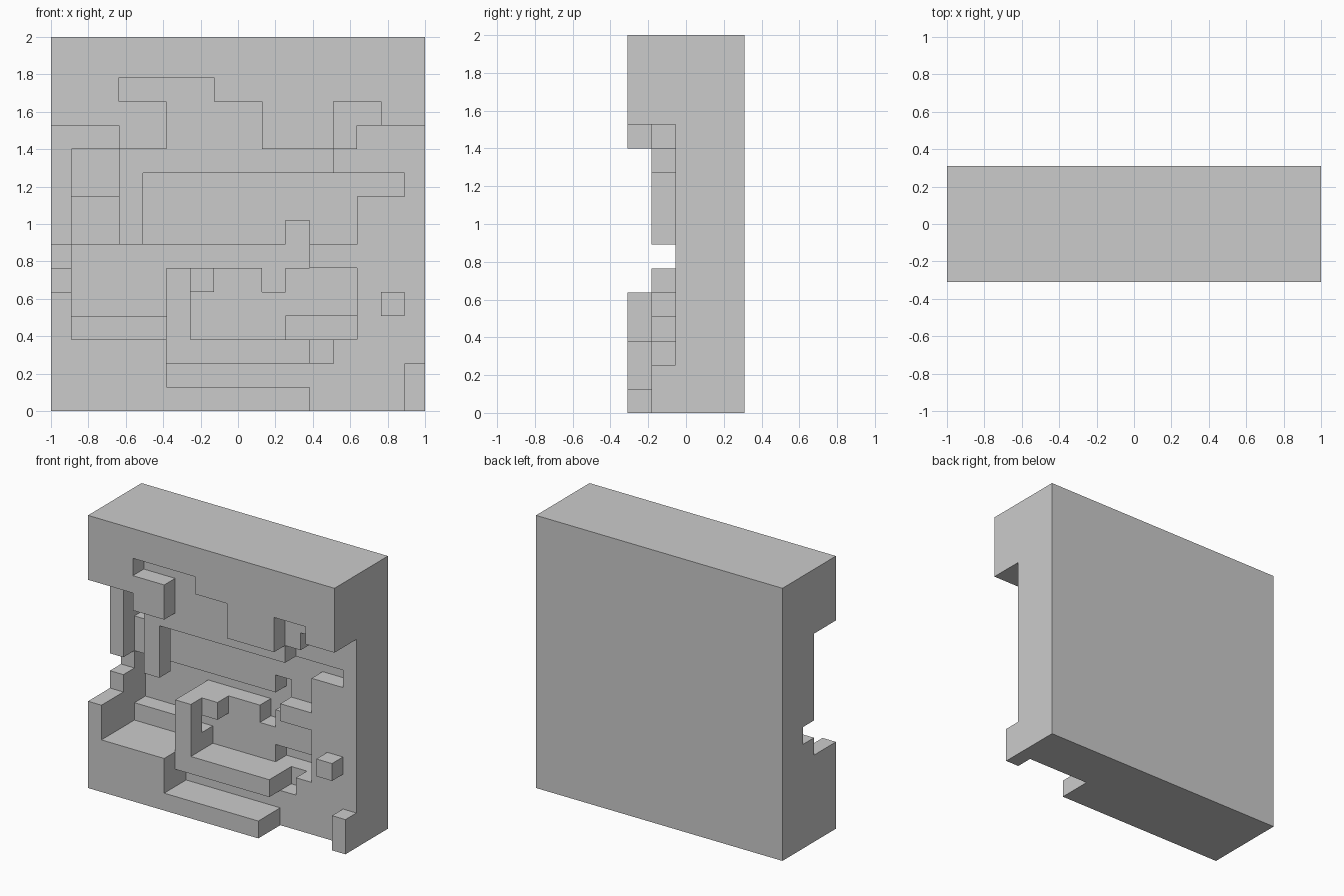
import bpy, bmesh

if "Cube" in bpy.data.objects:
    bpy.data.objects.remove(bpy.data.objects["Cube"])

# Grid lines: 0.127 unit steps with wider margins at the edges
S = 0.1273
X = [-1] + [-0.891 + S * i for i in range(15)] + [1]
Z = [S * k for k in range(15)] + [2]
Y = [-0.31, -0.183, -0.056, 0.072, 0.199, 0.31]
NX, NY, NZ = len(X) - 1, len(Y) - 1, len(Z) - 1
A, B, C, D, E = range(5)          # depth of the front surface, A is outermost

solid = set()


def relief(x0, x1, z0, z1, level, hollow=False):
    """Set the front depth of a rectangle; hollow leaves a gap behind its bar."""
    for i in range(x0, x1):
        for k in range(z0, z1):
            for j in range(NY):
                filled = j >= level and not (hollow and j == C)
                (solid.add if filled else solid.discard)((i, j, k))


# slab
relief(0, NX, 0, NZ, C)

for r in (
    # upper brow with its slots
    (0, 16, 12, 15, A), (3, 12, 11, 12, A),
    (3, 7, 13, 14, B), (5, 9, 11, 13, B),
    (12, 14, 12, 13, B), (12, 13, 11, 12, B), (3, 12, 10, 11, B),
    # middle recesses
    (1, 3, 7, 9, D), (1, 3, 9, 11, E),
    (4, 13, 7, 9, D), (4, 15, 9, 10, D), (10, 11, 7, 8, E),
    (0, 1, 6, 7, D), (1, 11, 6, 7, E),
    # lower left shelf and pocket
    (1, 5, 4, 6, E), (1, 5, 3, 4, D),
    (0, 5, 0, 3, A), (0, 1, 3, 5, A),
    # central frame
    (5, 13, 3, 6, D), (5, 6, 3, 6, B), (6, 7, 5, 6, C),
    (9, 10, 5, 6, E), (10, 13, 3, 4, E),
    (5, 11, 2, 3, B), (11, 12, 2, 3, D),
    # bottom step and small blocks
    (5, 11, 0, 1, A), (15, 16, 0, 2, B), (14, 15, 4, 5, B),
    # bars with a gap behind
    (3, 4, 7, 10, B, True), (5, 6, 4, 5, B, True),
):
    relief(*r)

# skin: one quad wherever a filled cell meets an empty one
bm = bmesh.new()
verts = {}


def vert(p):
    if p not in verts:
        verts[p] = bm.verts.new((X[p[0]], Y[p[1]], Z[p[2]]))
    return verts[p]


for cell in solid:
    for axis in range(3):
        u, v = (axis + 1) % 3, (axis + 2) % 3
        for side in (0, 1):
            near = list(cell)
            near[axis] += 2 * side - 1
            if tuple(near) in solid:
                continue
            loop = []
            for du, dv in ((0, 0), (1, 0), (1, 1), (0, 1)):
                p = list(cell)
                p[axis] += side
                p[u] += du
                p[v] += dv
                loop.append(vert(tuple(p)))
            bm.faces.new(loop if side else loop[::-1])

# merge flat areas into large faces
bmesh.ops.dissolve_limit(bm, angle_limit=0.01, verts=bm.verts[:], edges=bm.edges[:])

mesh = bpy.data.meshes.new("carved_wall_panel")
bm.to_mesh(mesh)
bm.free()
bpy.context.collection.objects.link(bpy.data.objects.new("carved_wall_panel", mesh))
